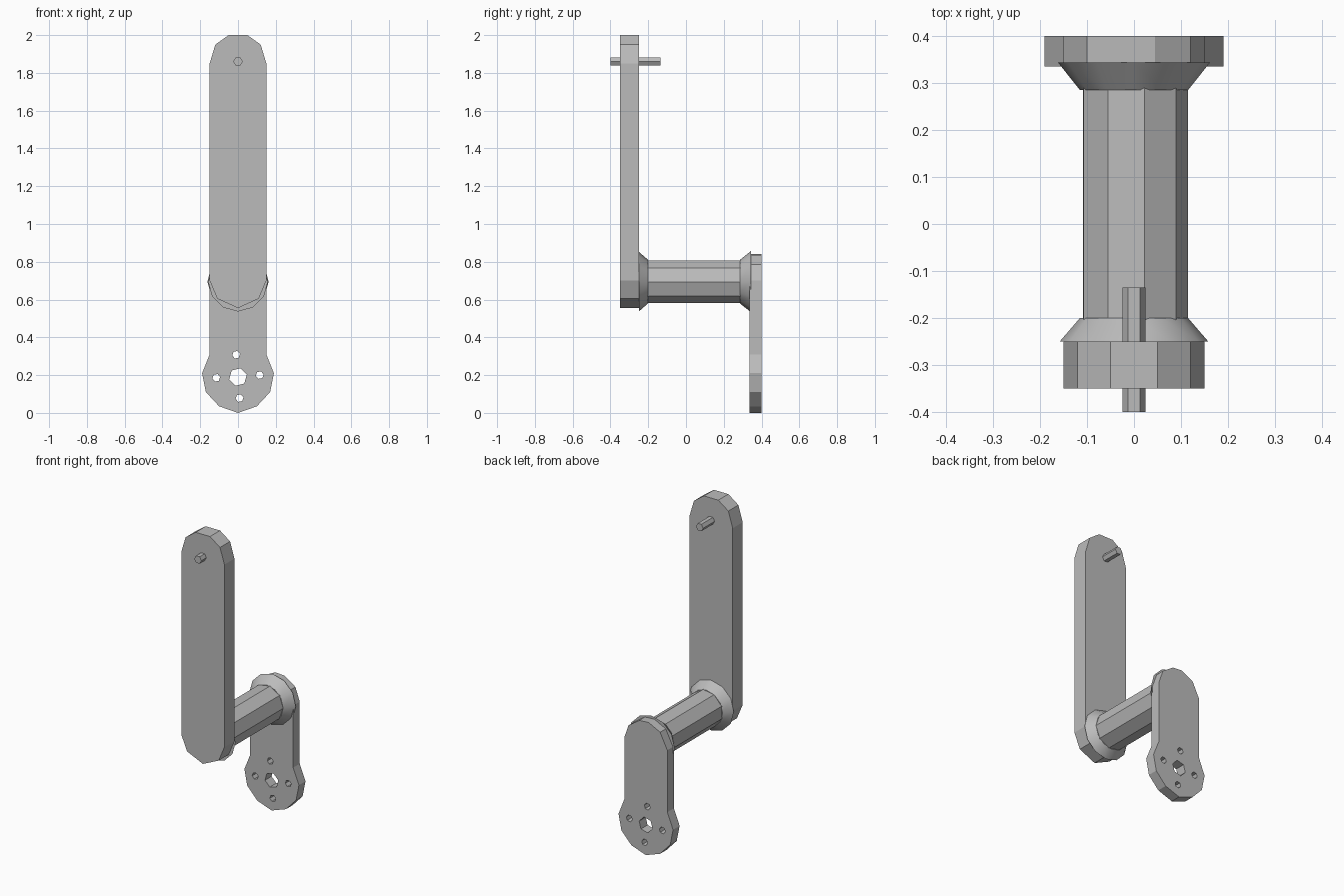
import bpy
from math import sin, cos, pi, radians

cube = bpy.data.objects.get("Cube")
if cube:
    bpy.data.objects.remove(cube, do_unlink=True)

grey = bpy.data.materials.new("grey metal")
grey.use_nodes = True
colour = (0.5, 0.5, 0.5, 1)
grey.diffuse_color = colour
grey.node_tree.nodes["Principled BSDF"].inputs["Base Color"].default_value = colour


def select_only(ob):
    bpy.ops.object.select_all(action='DESELECT')
    ob.select_set(True)
    bpy.context.view_layer.objects.active = ob


def ring(x, z, r, n, turn=0):
    return [(x + r * cos(turn + 2 * pi * i / n), z + r * sin(turn + 2 * pi * i / n))
            for i in range(n)]


def plate(name, loops, y0, y1):
    """Flat plate facing y: first loop is the outline, the rest are holes."""
    cu = bpy.data.curves.new(name, 'CURVE')
    cu.dimensions = '2D'
    cu.fill_mode = 'BOTH'
    cu.extrude = (y1 - y0) / 2
    for pts in loops:
        s = cu.splines.new('POLY')
        s.points.add(len(pts) - 1)
        for p, (x, z) in zip(s.points, pts):
            p.co = (x, z, 0, 1)
        s.use_cyclic_u = True
        s.use_smooth = False
    ob = bpy.data.objects.new(name, cu)
    bpy.context.collection.objects.link(ob)
    ob.location.y = (y0 + y1) / 2
    ob.rotation_euler.x = pi / 2
    select_only(ob)
    bpy.ops.object.convert(target='MESH')
    ob = bpy.context.object
    ob.data.materials.clear()
    ob.data.materials.append(grey)
    bpy.ops.object.shade_flat()


def lathe(name, z, n, turn, stations, smooth=0):
    """Solid along y from (y, radius) stations."""
    verts = [(x, y, h) for y, r in stations for x, h in ring(0, z, r, n, turn)]
    faces = [(k * n + i, (k + 1) * n + i, (k + 1) * n + (i + 1) % n, k * n + (i + 1) % n)
             for k in range(len(stations) - 1) for i in range(n)]
    last = (len(stations) - 1) * n
    faces += [tuple(range(n)), tuple(reversed(range(last, last + n)))]
    me = bpy.data.meshes.new(name)
    me.from_pydata(verts, [], faces)
    me.materials.append(grey)
    ob = bpy.data.objects.new(name, me)
    bpy.context.collection.objects.link(ob)
    select_only(ob)
    if smooth:
        bpy.ops.object.shade_smooth_by_angle(angle=radians(smooth))


def mirrored(half):
    return half + [(-x, z) for x, z in reversed(half) if x > 0]


# Long front arm
plate("front_arm", [mirrored([(0, 0.555), (0.11, 0.605), (0.15, 0.7),
                              (0.15, 1.85), (0.12, 1.95), (0.05, 2.0)])], -0.35, -0.25)

# Short rear arm with a wider hub and bolt holes
hub = [(-0.15, 0.31), (-0.19, 0.21), (-0.17, 0.11), (-0.1, 0.035), (0, 0),
       (0.1, 0.035), (0.17, 0.11), (0.19, 0.21), (0.15, 0.31)]
cap = [(0.15, 0.7), (0.12, 0.785), (0.045, 0.836), (-0.02, 0.84), (-0.1, 0.8), (-0.15, 0.7)]
holes = [ring(0, 0.19, 0.048, 6, 0.25)]
holes += [ring(x, z, 0.021, 6, 0.2) for x, z in
          [(-0.115, 0.186), (0.115, 0.2), (-0.01, 0.308), (0.008, 0.078)]]
plate("rear_arm", [hub + cap] + holes, 0.335, 0.4)

# Connecting shaft with a flared collar at each end
lathe("shaft", 0.695, 9, radians(-1), [(-0.25, 0.115), (0.335, 0.115)])
lathe("front_collar", 0.695, 12, 0, [(-0.25, 0.158), (-0.2, 0.115)], 35)
lathe("rear_collar", 0.695, 12, 0, [(0.285, 0.115), (0.344, 0.162)], 35)

# Handle pin
lathe("handle_pin", 1.86, 6, 0, [(-0.4, 0.025), (-0.135, 0.025)])
